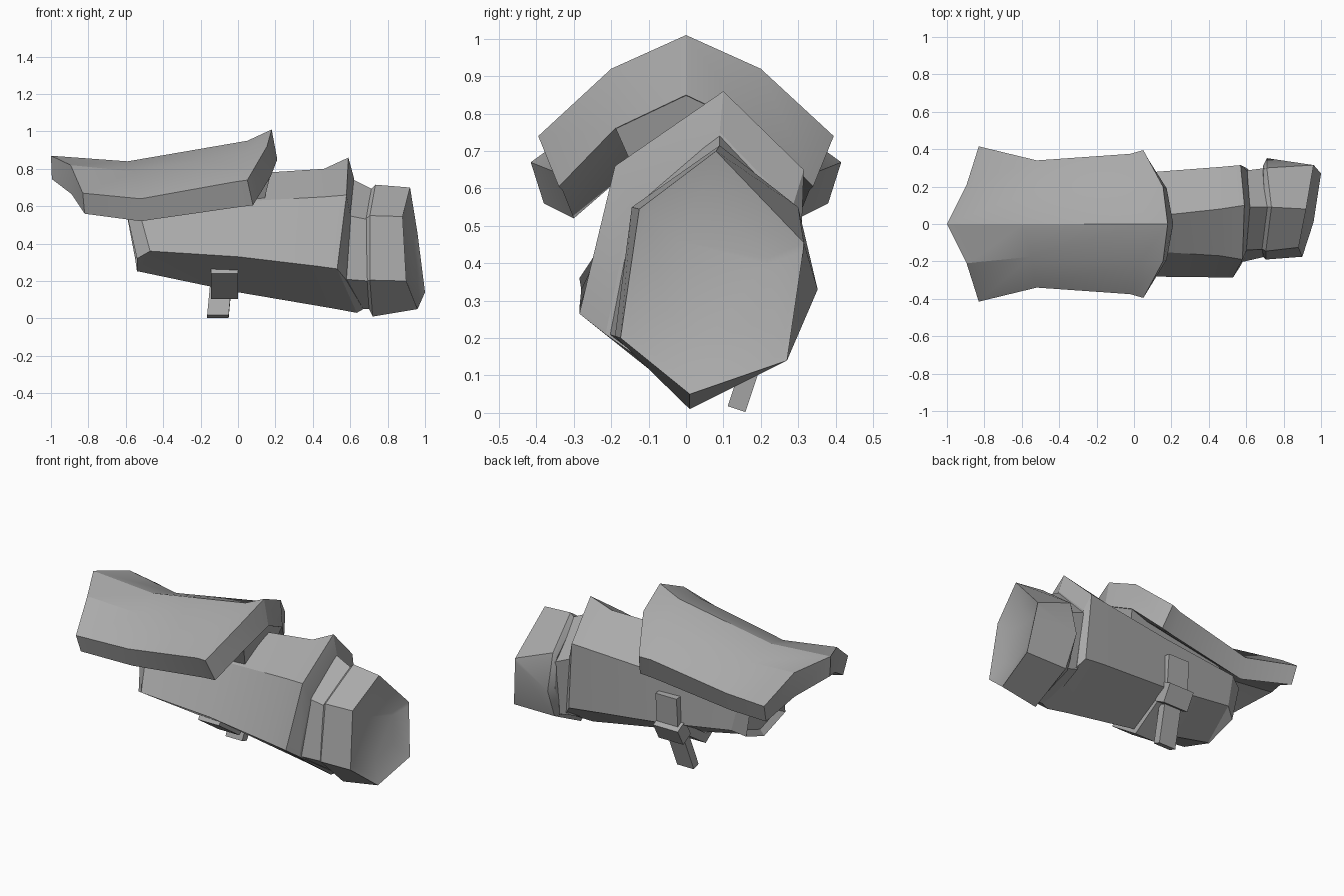
import bpy, bmesh, math
from mathutils import Vector

if "Cube" in bpy.data.objects:
    bpy.data.objects.remove(bpy.data.objects["Cube"], do_unlink=True)

GREY = (0.40, 0.40, 0.40, 1.0)
mat = bpy.data.materials.new("plain grey")
mat.use_nodes = True
mat.diffuse_color = GREY
bsdf = mat.node_tree.nodes["Principled BSDF"]
bsdf.inputs["Base Color"].default_value = GREY
bsdf.inputs["Roughness"].default_value = 0.7


def dished(ring, scale, dx):
    """Scaled copy of a ring, moved along x."""
    pts = [Vector(p) for p in ring]
    c = sum(pts, Vector()) / len(pts)
    return [c + (p - c) * scale + Vector((dx, 0, 0)) for p in pts]


def loft(name, rings, angle=22, strip_caps=False):
    """Skin closed rings into a solid; strip caps join the two halves of each end ring."""
    bm = bmesh.new()
    vs = [[bm.verts.new(p) for p in r] for r in rings]
    n = len(vs[0])
    for a, b in zip(vs, vs[1:]):
        for i in range(n):
            j = (i + 1) % n
            bm.faces.new((a[i], a[j], b[j], b[i]))
    for end in (vs[0], vs[-1]):
        if strip_caps:
            for i in range(n // 2 - 1):
                bm.faces.new((end[i], end[i + 1], end[n - 2 - i], end[n - 1 - i]))
        else:
            bm.faces.new(end)
    bmesh.ops.recalc_face_normals(bm, faces=bm.faces)
    me = bpy.data.meshes.new(name)
    bm.to_mesh(me)
    bm.free()
    me.materials.append(mat)
    ob = bpy.data.objects.new(name, me)
    bpy.context.collection.objects.link(ob)
    bpy.ops.object.select_all(action='DESELECT')
    ob.select_set(True)
    bpy.context.view_layer.objects.active = ob
    bpy.ops.object.shade_smooth_by_angle(angle=math.radians(angle))
    return ob


# Forearm shell: six-sided rings (top, front upper, front lower, bottom, back lower, back upper)
elbow_end = [(-.59, .02, .64), (-.59, -.12, .54), (-.54, -.21, .32),
             (-.54, 0, .25), (-.55, .19, .32), (-.59, .20, .53)]
loft("forearm_shell", [
    dished(elbow_end, .8, .03),
    elbow_end,
    [(-.54, .02, .68), (-.53, -.14, .58), (-.47, -.285, .36),
     (-.535, 0, .252), (-.48, .24, .36), (-.53, .22, .58)],
    [(0, .03, .77), (.0, -.14, .625), (0, -.28, .33),
     (0, 0, .14), (0, .265, .29), (0, .27, .60)],
    [(.46, .08, .80), (.46, -.17, .65), (.42, -.285, .28),
     (.50, .01, .055), (.46, .295, .25), (.46, .305, .64)],
    [(.59, .10, .86), (.58, -.19, .66), (.53, -.285, .265),
     (.635, .01, .03), (.60, .30, .235), (.57, .315, .65)],
    [(.62, .09, .75), (.60, -.145, .555), (.575, -.215, .21),
     (.67, .01, .05), (.64, .27, .18), (.605, .285, .55)],
])

# Recessed neck between shell and cuff
loft("wrist_neck", [
    [(.60, .09, .75), (.59, -.14, .55), (.57, -.205, .21),
     (.63, .01, .05), (.63, .265, .17), (.59, .285, .54)],
    [(.72, .09, .69), (.69, -.135, .53), (.70, -.175, .20),
     (.71, .01, .05), (.72, .255, .15), (.71, .30, .49)],
])

# Wrist cuff: seven-sided, the extra corner sits on the back; shallow dished end
hand_end = [(.92, .08, .70), (.88, -.125, .545), (.90, -.175, .20), (.96, .01, .05),
            (1.0, .27, .14), (.963, .313, .43), (.96, .315, .455)]
loft("wrist_cuff", [
    [(.70, .09, .68), (.68, -.13, .53), (.69, -.175, .20), (.70, .01, .05),
     (.69, .25, .15), (.69, .31, .34), (.69, .29, .52)],
    [(.735, .09, .715), (.705, -.145, .55), (.705, -.19, .205), (.72, .01, .01),
     (.72, .27, .14), (.71, .352, .33), (.71, .30, .55)],
    hand_end,
    dished(hand_end, .92, -.008),
    dished(hand_end, .55, -.035),
], angle=30)


# Arched guard plate: half section mirrored about y = 0
def arch(outer, inner):
    """Each half section runs apex, shoulder, corner as (x, y, z)."""
    def whole(h):
        return [(x, -y, z) for x, y, z in reversed(h)] + list(h[1:])
    return whole(outer) + whole(inner)[::-1]


loft("arched_guard", [
    arch([(-1.0, 0, .87), (-.895, .21, .82), (-.83, .415, .67)],
         [(-.995, 0, .745), (-.89, .20, .665), (-.82, .38, .56)]),
    arch([(-.59, 0, .84), (-.55, .175, .785), (-.52, .34, .64)],
         [(-.58, 0, .70), (-.55, .15, .65), (-.52, .30, .52)]),
    arch([(.05, 0, .95), (.04, .19, .885), (-.02, .375, .73)],
         [(.05, 0, .80), (.05, .175, .73), (0, .33, .595)]),
    arch([(.18, 0, 1.01), (.155, .20, .92), (.05, .395, .74)],
         [(.21, 0, .85), (.175, .19, .76), (.08, .34, .605)]),
], strip_caps=True)

# Bridge filling the gap between guard and forearm
loft("guard_bridge", [
    [(x, 0, a), (s, -y, b), (l, -w, c), (l, w, c), (s, y, b)]
    for x, a, s, y, b, l, w, c in [(-.50, .73, -.50, .14, .66, -.50, .10, .58),
                                   (.208, .855, .173, .19, .765, .14, .13, .63)]
])


# Strap pieces: a bar of given x range swept along a (y, z) path
def bar(name, path, thick, x0, x1, lean=0.0):
    rings = []
    for i, (y, z) in enumerate(path):
        a = Vector(path[max(i - 1, 0)])
        b = Vector(path[min(i + 1, len(path) - 1)])
        t = (b - a).normalized() * thick / 2
        s = lean * i
        rings.append([(x0 + s, y - t.y, z + t.x), (x1 + s, y - t.y, z + t.x),
                      (x1 + s, y + t.y, z - t.x), (x0 + s, y + t.y, z - t.x)])
    return loft(name, rings)


bar("strap_band", [(.272, .49), (.262, .30), (.01, .135), (-.17, .265)], .06, -.145, .0)
bar("strap_buckle", [(.28, .315), (.225, .215)], .085, -.165, .005)
bar("strap_tail", [(.205, .22), (.135, .01)], .05, -.145, -.03, lean=-.02)
